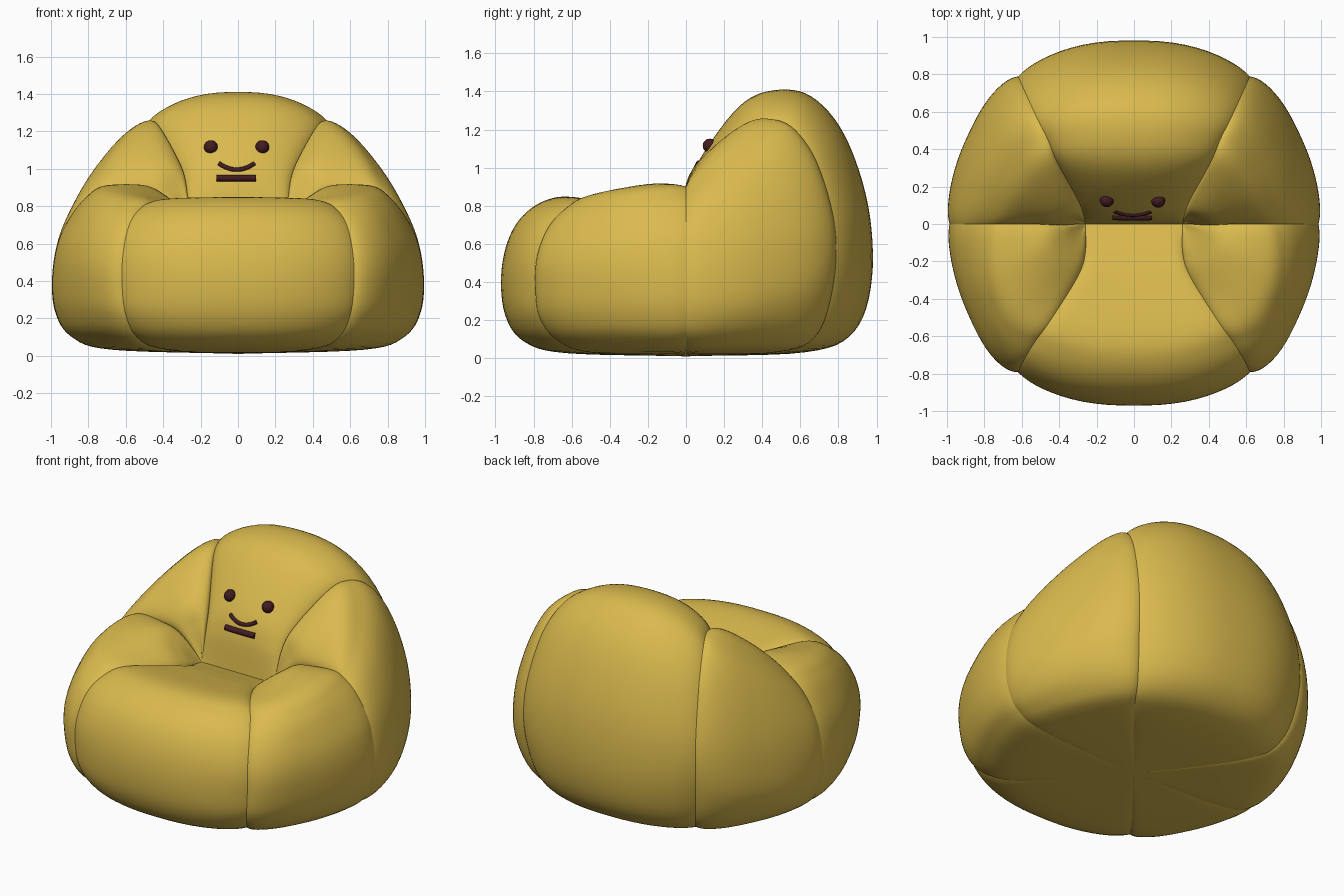
import bpy
import bmesh
from math import sin, pi, floor
from mathutils import Vector

if "Cube" in bpy.data.objects:
    bpy.data.objects.remove(bpy.data.objects["Cube"], do_unlink=True)


def make_material(name, rgb):
    material = bpy.data.materials.new(name)
    material.use_nodes = True
    color = (*rgb, 1)
    material.diffuse_color = color
    material.node_tree.nodes["Principled BSDF"].inputs["Base Color"].default_value = color
    return material


fabric = make_material("mustard fabric", (.70, .49, .075))
dark = make_material("dark maroon", (.055, .012, .016))


# Profile helpers: every profile runs from the seat crease, over the rim, to the underside centre
def centre_profile(pairs):
    return [Vector((0, y, z)) for y, z in pairs]


def side_profile(pairs):
    return [Vector((x, 0, z)) for x, z in pairs]


def free_profile(triples):
    return [Vector(p) for p in triples]


def mirrored(points):
    return [Vector((-p.x, p.y, p.z)) for p in points]


def spline(points, t):
    """Smooth curve through the points, t counted in points."""
    i = min(int(floor(t)), len(points) - 2)
    f = t - i
    p, q = points[i], points[i + 1]
    before = points[i - 1] if i > 0 else p * 2 - q
    after = points[i + 2] if i + 2 < len(points) else q * 2 - p
    m, n = (q - before) / 2, (after - p) / 2
    return (p * (2 * f**3 - 3 * f**2 + 1) + m * (f**3 - 2 * f**2 + f)
            + q * (3 * f**2 - 2 * f**3) + n * (f**3 - f**2))


# Crowns of the cushions
front_crown = centre_profile([
    (0, .70), (-.15, .73), (-.3, .77), (-.59, .83), (-.74, .81), (-.86, .72),
    (-.93, .58), (-.955, .4), (-.93, .22), (-.84, .1), (-.63, .035), (0, .01)])
back_crown = centre_profile([
    (0, .70), (.04, .9), (.10, 1.06), (.29, 1.31), (.46, 1.39), (.65, 1.36),
    (.82, 1.16), (.94, .8), (.96, .42), (.87, .15), (.63, .04), (0, .01)])
arm_crown = free_profile([
    (.26, -.01, .70), (.36, -.1, .81), (.47, -.19, .88), (.67, -.36, .87),
    (.76, -.43, .79), (.82, -.47, .67), (.855, -.495, .54), (.86, -.5, .4),
    (.84, -.48, .24), (.77, -.44, .12), (.6, -.34, .04), (0, 0, .01)])
wing_crown = free_profile([
    (.26, .01, .70), (.33, .04, .88), (.41, .07, 1.01), (.56, .22, 1.14),
    (.65, .32, 1.11), (.74, .39, 1.0), (.82, .44, .79), (.865, .47, .55),
    (.86, .47, .3), (.77, .42, .12), (.6, .32, .04), (0, 0, .01)])

# Seams between the cushions
front_seam = free_profile([
    (.26, 0, .70), (.26, -.15, .73), (.30, -.28, .77), (.45, -.52, .82),
    (.53, -.63, .78), (.585, -.72, .69), (.615, -.78, .54), (.62, -.79, .38),
    (.6, -.77, .22), (.54, -.68, .1), (.4, -.5, .035), (0, 0, .01)])
back_seam = free_profile([
    (.26, 0, .70), (.27, .05, .86), (.30, .13, 1.0), (.41, .33, 1.21),
    (.46, .45, 1.25), (.52, .57, 1.2), (.575, .69, 1.02), (.615, .78, .7),
    (.61, .775, .4), (.55, .69, .13), (.42, .5, .04), (0, 0, .01)])
side_seam = side_profile([
    (.26, .70), (.36, .8), (.47, .87), (.68, .9), (.78, .86), (.87, .77),
    (.95, .62), (.985, .42), (.97, .24), (.89, .11), (.68, .04), (0, .01)])


def cushion(name, seam_a, crown, seam_b, across=28, steps=6, puff=.016):
    """Stuffed panel stretched between two seams and bulging to its crown."""
    bm = bmesh.new()
    last = len(crown) - 1
    rows, swell = [], {}
    for j in range(last * steps + 1):
        t = j / steps
        a, m, b = (spline(c, t) for c in (seam_a, crown, seam_b))
        middle = (a + b) / 2
        fade = min(1, t) * min(1, (last - t) / 2)
        row = []
        for i in range(across + 1):
            u = sin(pi / 2 * (2 * i / across - 1))
            vert = bm.verts.new(middle + (b - a) * u / 2
                                + (m - middle) * (1 - abs(u)**2.5))
            swell[vert] = puff * fade * (1 - abs(u)**12)
            row.append(vert)
        rows.append(row)
    for lower, upper in zip(rows, rows[1:]):
        for i in range(across):
            bm.faces.new((lower[i], lower[i + 1], upper[i + 1], upper[i]))
    # Turn the panel outward, then puff it up beside the seams
    bm.normal_update()
    core = Vector((0, 0, .3))
    if sum(f.calc_area() * f.normal.dot(f.calc_center_median() - core) for f in bm.faces) < 0:
        bmesh.ops.reverse_faces(bm, faces=bm.faces[:])
    bm.normal_update()
    for vert, amount in swell.items():
        vert.co += vert.normal * amount
    bmesh.ops.remove_doubles(bm, verts=bm.verts[:], dist=.0005)
    for face in bm.faces:
        face.smooth = True
    mesh = bpy.data.meshes.new(name)
    bm.to_mesh(mesh)
    bm.free()
    mesh.materials.append(fabric)
    obj = bpy.data.objects.new(name, mesh)
    bpy.context.collection.objects.link(obj)
    return obj


# Six stuffed cushions
cushion("seat_cushion", mirrored(front_seam), front_crown, front_seam)
back = cushion("back_cushion", mirrored(back_seam), back_crown, back_seam)
for side, flip in (("left", list), ("right", mirrored)):
    cushion(side + "_arm", flip(front_seam), flip(arm_crown), flip(side_seam))
    cushion(side + "_wing", flip(side_seam), flip(wing_crown), flip(back_seam))
bpy.context.view_layer.update()


def on_back(x, z):
    """Point on the front of the backrest."""
    hit, point, normal, index = back.ray_cast(Vector((x, -1, z)), Vector((0, 1, 0)))
    return point if hit else Vector((x, .08, z))


# Eyes
for side, x in (("left", .13), ("right", -.145)):
    bpy.ops.mesh.primitive_uv_sphere_add(segments=20, ring_count=12, radius=.037,
                                         location=on_back(x, 1.115))
    eye = bpy.context.object
    eye.name = side + "_eye"
    eye.data.materials.append(dark)
    bpy.ops.object.shade_smooth()


def stroke(name, points, radius):
    """Rounded cord lying on the backrest."""
    curve = bpy.data.curves.new(name, "CURVE")
    curve.dimensions = "3D"
    curve.bevel_depth = radius
    curve.bevel_resolution = 3
    curve.use_fill_caps = True
    line = curve.splines.new("POLY")
    line.points.add(len(points) - 1)
    for target, (x, z) in zip(line.points, points):
        target.co = (*on_back(x, z), 1)
    curve.materials.append(dark)
    bpy.context.collection.objects.link(bpy.data.objects.new(name, curve))


# Mouth: a smile above a straight lip
span = [i / 8 - 1 for i in range(17)]
stroke("smile", [(-.007 + .095 * s, .995 + .033 * s * s) for s in span], .012)
stroke("lower_lip", [(-.01 + .105 * s, .95) for s in span], .018)
